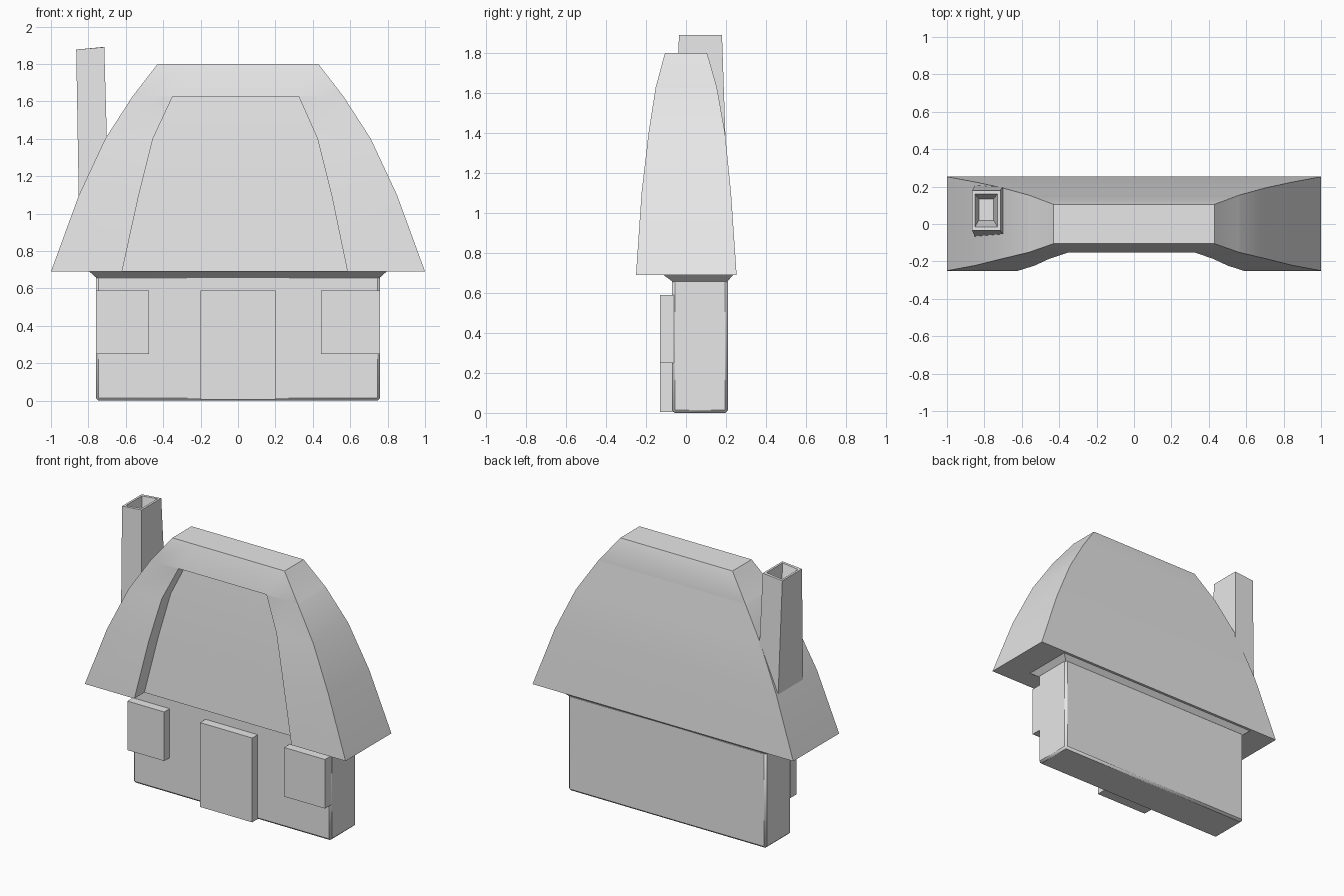
import bpy, bmesh

cube = bpy.data.objects.get("Cube")
if cube:
    bpy.data.objects.remove(cube, do_unlink=True)

grey = bpy.data.materials.new("plain grey")
grey.use_nodes = True
grey.diffuse_color = (0.8, 0.8, 0.8, 1)
grey.node_tree.nodes["Principled BSDF"].inputs["Base Color"].default_value = (0.8, 0.8, 0.8, 1)


def loft(name, rings, bevel=0):
    """Skin a stack of equal-length rings, closing both ends."""
    bm = bmesh.new()
    rows = [[bm.verts.new(p) for p in ring] for ring in rings]
    for low, high in zip(rows, rows[1:]):
        for i in range(len(low)):
            j = (i + 1) % len(low)
            bm.faces.new((low[i], low[j], high[j], high[i]))
    bm.faces.new(rows[0][::-1])
    bm.faces.new(rows[-1])
    bmesh.ops.remove_doubles(bm, verts=bm.verts, dist=0.0005)
    bmesh.ops.recalc_face_normals(bm, faces=bm.faces)
    mesh = bpy.data.meshes.new(name)
    bm.to_mesh(mesh)
    bm.free()
    obj = bpy.data.objects.new(name, mesh)
    bpy.context.collection.objects.link(obj)
    mesh.materials.append(grey)
    bpy.ops.object.select_all(action="DESELECT")
    obj.select_set(True)
    bpy.context.view_layer.objects.active = obj
    bpy.ops.object.shade_smooth_by_angle(angle=0.5)
    if bevel:
        mod = obj.modifiers.new("edge", "BEVEL")
        mod.width = bevel
        mod.segments = 1
        mod.limit_method = "ANGLE"
        mod.angle_limit = 0.8
    return obj


def rect(x0, x1, y0, y1, z, tilt=0):
    return [(x0, y0, z), (x1, y0, z + tilt), (x1, y1, z + tilt), (x0, y1, z)]


def box(name, x0, x1, y0, y1, z0, z1, bevel=0):
    return loft(name, [rect(x0, x1, y0, y1, z0), rect(x0, x1, y0, y1, z1)], bevel)


# Walls, and the flare that meets the eaves
box("walls", -0.76, 0.76, -0.07, 0.21, 0, 0.67, 0.014)
loft("eave_flare", [rect(-0.755, 0.755, -0.065, 0.205, 0.655),
                    rect(-0.80, 0.80, -0.12, 0.24, 0.695)])

# Door and windows
box("door", -0.2, 0.2, -0.13, -0.06, 0.005, 0.59)
box("left_window", 0.445, 0.758, -0.13, -0.06, 0.25, 0.59)
box("right_window", -0.758, -0.475, -0.13, -0.06, 0.25, 0.59)


# Curved roof with a recessed front panel
def roof_ring(z, w, front, back, left, right, inset):
    f, r = -front, -front + inset
    return [(-w, f, z), (left, f, z), (left, r, z), (right, r, z),
            (right, f, z), (w, f, z), (w, back, z), (-w, back, z)]


loft("roof", [
    roof_ring(0.69, 1.0, 0.25, 0.253, -0.62, 0.585, 0.11),
    roof_ring(1.10, 0.85, 0.222, 0.225, -0.53, 0.50, 0.11),
    roof_ring(1.40, 0.71, 0.187, 0.195, -0.455, 0.425, 0.10),
    roof_ring(1.625, 0.565, 0.152, 0.155, -0.35, 0.325, 0.09),
    roof_ring(1.626, 0.564, 0.152, 0.155, -0.35, 0.325, 0),
    roof_ring(1.80, 0.43, 0.105, 0.105, -0.27, 0.25, 0),
])

# Tapered chimney with a sunken flue
loft("chimney", [
    rect(-0.85, -0.69, -0.07, 0.21, 1.0),
    rect(-0.865, -0.715, -0.035, 0.18, 1.877, 0.013),
    rect(-0.85, -0.73, -0.015, 0.16, 1.877, 0.013),
    rect(-0.83, -0.75, 0.02, 0.135, 1.76),
])
